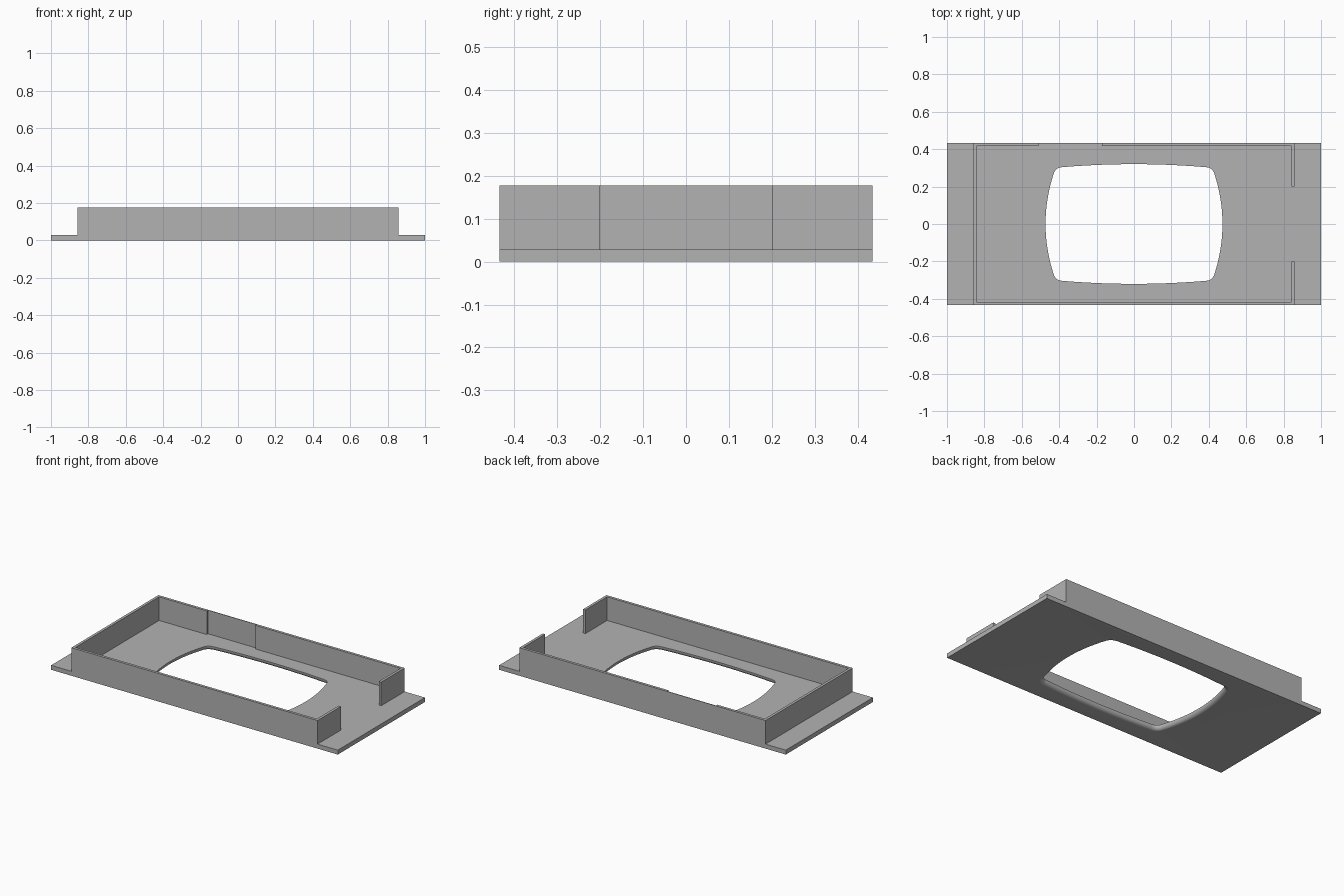
import bpy, bmesh, math
from mathutils import Vector

if "Cube" in bpy.data.objects:
    bpy.data.objects.remove(bpy.data.objects["Cube"], do_unlink=True)

HALF_Y, PLATE_T, TOP = 0.434, 0.028, 0.177
WALL_X, WALL_T, GAP = 0.859, 0.017, 0.2
FILLET = 0.024

grey = bpy.data.materials.new("plain grey")
grey.use_nodes = True
colour = (0.45, 0.45, 0.45, 1)
grey.diffuse_color = colour
grey.node_tree.nodes["Principled BSDF"].inputs["Base Color"].default_value = colour


def add_object(name, bm):
    bmesh.ops.recalc_face_normals(bm, faces=bm.faces)
    mesh = bpy.data.meshes.new(name)
    bm.to_mesh(mesh)
    bm.free()
    mesh.materials.append(grey)
    obj = bpy.data.objects.new(name, mesh)
    bpy.context.collection.objects.link(obj)
    return obj


def loop_edges(bm, points, z):
    verts = [bm.verts.new((p[0], p[1], z)) for p in points]
    edges = [bm.edges.new((v, verts[(i + 1) % len(verts)])) for i, v in enumerate(verts)]
    return verts, edges


def join_loops(bm, a, b):
    n = len(a)
    for i in range(n):
        j = (i + 1) % n
        bm.faces.new((a[i], a[j], b[j], b[i]))


def opening_outline():
    # One quarter: bowed side, rounded corner, bowed top; then mirrored round
    side = lambda y: Vector((0.473 - 0.6 * y * y, y))
    top = lambda x: Vector((x, 0.32 - 0.11 * x * x))
    start, mid, end = side(0.27), Vector((0.419, 0.301)), top(0.385)
    quarter = [side(0.27 * i / 10) for i in range(10)]
    for i in range(11):
        t = i / 10
        quarter.append(start * (1 - t) ** 2 + mid * 2 * t * (1 - t) + end * t * t)
    quarter += [top(0.385 * (1 - i / 12)) for i in range(1, 13)]
    half = quarter + [Vector((-p.x, p.y)) for p in reversed(quarter[:-1])]
    return half + [Vector((p.x, -p.y)) for p in reversed(half[1:-1])]


def grow(points, distance):
    result = []
    for i, p in enumerate(points):
        d = (points[(i + 1) % len(points)] - points[i - 1]).normalized()
        result.append(p + Vector((d.y, -d.x)) * distance)
    return result


# Base plate with a barrel-shaped opening, rounded on the underside
bm = bmesh.new()
corners = [(-1, -HALF_Y), (1, -HALF_Y), (1, HALF_Y), (-1, HALF_Y)]
outline = opening_outline()
low, low_edges = loop_edges(bm, corners, 0)
high, high_edges = loop_edges(bm, corners, PLATE_T)
join_loops(bm, low, high)
rings = []
for i in range(9):
    a = math.pi / 2 * i / 8
    rings.append(loop_edges(bm, grow(outline, FILLET * (1 - math.sin(a))), FILLET * (1 - math.cos(a))))
rings.append(loop_edges(bm, outline, PLATE_T))
for lower, upper in zip(rings, rings[1:]):
    join_loops(bm, lower[0], upper[0])
bmesh.ops.triangle_fill(bm, edges=low_edges + rings[0][1], use_beauty=True)
bmesh.ops.triangle_fill(bm, edges=high_edges + rings[-1][1], use_beauty=True)
plate = add_object("base_plate", bm)
bpy.context.view_layer.objects.active = plate
plate.select_set(True)
bpy.ops.object.shade_smooth_by_angle(angle=math.radians(35))
plate.select_set(False)

# Upright rim, open in the middle of one end, with a shallow recess in the back
ix, iy = WALL_X - WALL_T, HALF_Y - WALL_T
recess_y = HALF_Y - 0.004
footprint = [
    (WALL_X, -GAP), (ix, -GAP), (ix, -iy), (-ix, -iy), (-ix, iy),
    (-0.51, iy), (-0.51, recess_y), (-0.17, recess_y), (-0.17, iy),
    (ix, iy), (ix, GAP), (WALL_X, GAP), (WALL_X, HALF_Y),
    (-WALL_X, HALF_Y), (-WALL_X, -HALF_Y), (WALL_X, -HALF_Y),
]
bm = bmesh.new()
low, low_edges = loop_edges(bm, footprint, PLATE_T)
high, high_edges = loop_edges(bm, footprint, TOP)
join_loops(bm, low, high)
bm.faces.new(low)
bm.faces.new(high)
add_object("rim_wall", bm)
